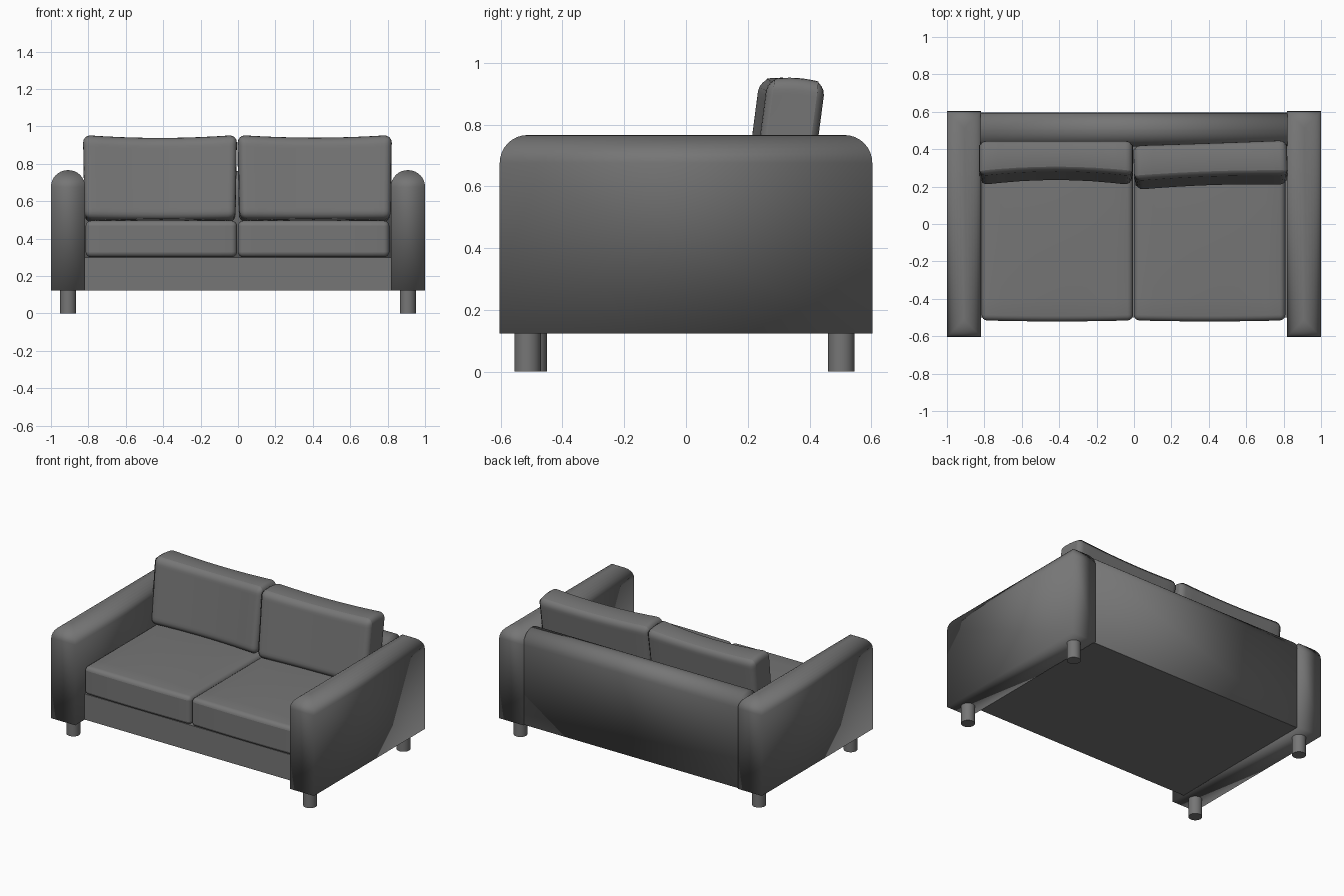
import bpy, bmesh, math
from mathutils import Matrix, Vector

if "Cube" in bpy.data.objects:
    bpy.data.objects.remove(bpy.data.objects["Cube"])

grey = bpy.data.materials.new("dark_grey_fabric")
grey.diffuse_color = (0.18, 0.18, 0.18, 1)
grey.use_nodes = True
grey.node_tree.nodes["Principled BSDF"].inputs["Base Color"].default_value = grey.diffuse_color


def finish(bm, name, angle=35):
    bmesh.ops.recalc_face_normals(bm, faces=bm.faces)
    mesh = bpy.data.meshes.new(name)
    bm.to_mesh(mesh)
    bm.free()
    mesh.materials.append(grey)
    ob = bpy.data.objects.new(name, mesh)
    bpy.context.collection.objects.link(ob)
    bpy.ops.object.select_all(action='DESELECT')
    ob.select_set(True)
    bpy.context.view_layer.objects.active = ob
    bpy.ops.object.shade_smooth_by_angle(angle=math.radians(angle))
    return ob


def box(lo, hi):
    lo, hi = Vector(lo), Vector(hi)
    bm = bmesh.new()
    bmesh.ops.create_cube(bm, size=1, matrix=Matrix.Translation((lo + hi) / 2)
                          @ Matrix.Diagonal((*(hi - lo), 1)))
    return bm


def panel(name, lo, hi, radius=0, axes=(0, 1)):
    """Box whose top edges running along the given axes are rounded."""
    bm = box(lo, hi)
    if radius:
        edges = []
        for e in bm.edges:
            a, b = (v.co for v in e.verts)
            top = min(a.z, b.z) > hi[2] - 1e-4
            if top and any(abs(a[i] - b[i]) > 1e-4 for i in axes):
                edges.append(e)
        bmesh.ops.bevel(bm, geom=edges, offset=radius, offset_type='OFFSET',
                        segments=8, profile=0.5, affect='EDGES')
    return finish(bm, name, 180 if radius else 35)


def cushion(name, size, warp, matrix, radius):
    """Soft block: rounded edges, subdivided and warped, then placed."""
    bm = box([-s / 2 for s in size], [s / 2 for s in size])
    bmesh.ops.subdivide_edges(bm, edges=list(bm.edges), cuts=7,
                              use_grid_fill=True)
    sharp = [e for e in bm.edges if e.calc_face_angle(0) > 1]
    bmesh.ops.bevel(bm, geom=sharp, offset=radius, segments=4,
                    profile=0.5, affect='EDGES')
    for v in bm.verts:
        u = [2 * v.co[i] / size[i] for i in range(3)]
        v.co += Vector(warp(*u))
    bm.transform(matrix)
    return finish(bm, name, 50)


# Arms and legs, both sides
for side, s in (("left", -1), ("right", 1)):
    x0, x1 = sorted((s * 0.817, s * 1.0))
    panel(f"{side}_arm", (x0, -0.603, 0.123), (x1, 0.603, 0.766), 0.09)
    for end, y in (("front", -0.503 - 0.01 * s), ("back", 0.503)):
        bm = bmesh.new()
        bmesh.ops.create_cone(bm, cap_ends=True, segments=32, radius1=0.043,
                              radius2=0.043, depth=0.13,
                              matrix=Matrix.Translation((s * 0.908, y, 0.065)))
        finish(bm, f"{side}_{end}_leg")

# Base and backrest between the arms
panel("base", (-0.82, -0.5, 0.123), (0.82, 0.59, 0.30))
panel("backrest", (-0.82, 0.415, 0.124), (0.82, 0.595, 0.762), 0.088, axes=(0,))


# Seat cushions, slightly crowned
def crown(u, v, w):
    k = (1 - u * u) * (1 - v * v)
    return (0, -0.006 * (1 - u * u) * (v < -0.9), 0.012 * k * (w > 0.5))


for side, s in (("left", -1), ("right", 1)):
    cushion(f"{side}_seat_cushion", (0.81, 0.93, 0.195), crown,
            Matrix.Translation((s * 0.407 - 0.003, -0.05, 0.398)), 0.03)


# Back cushions, leaning back, dished at the front and sagging on top
def dished(depth):
    def warp(u, v, w):
        k = 1 - u * u
        top = max(w, 0)
        return (0.004 * u * w, k * depth * (1 - v) / 2,
                (0.012 * (1 - v * v) + 0.006 * (v - 1) - 0.014 * k) * top)
    return warp


lean = Matrix.Rotation(math.radians(-7.5), 4, 'X')
for side, x, y, turn, depth in (("left", -0.417, 0.326, 0, 0.028),
                                ("right", 0.41, 0.315, 2, 0.012)):
    cushion(f"{side}_back_cushion", (0.815, 0.19, 0.455), dished(depth),
            Matrix.Translation((x, y, 0.722))
            @ Matrix.Rotation(math.radians(turn), 4, 'Z') @ lean, 0.04)
